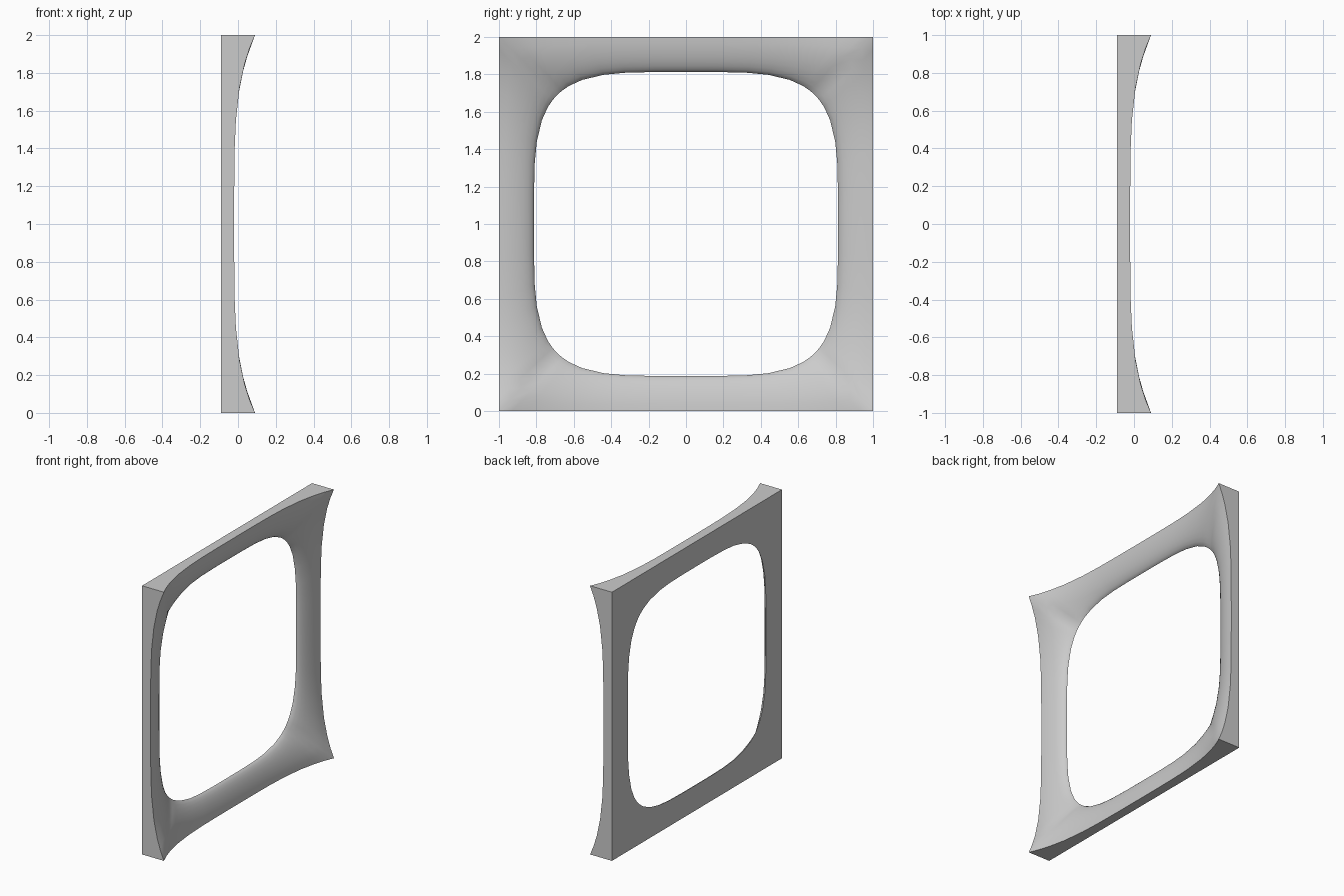
import bpy, bmesh, math

if "Cube" in bpy.data.objects:
    bpy.data.objects.remove(bpy.data.objects["Cube"], do_unlink=True)

BACK = -0.09      # flat back plane
HOLE = 0.813      # half width of the opening
POWER = 4.2       # squareness of the opening and rise of the corners
STEPS = 8         # sections across the rounded face

grey = bpy.data.materials.new("plain grey")
grey.use_nodes = True
colour = (0.6, 0.6, 0.6, 1)
grey.diffuse_color = colour
grey.node_tree.nodes["Principled BSDF"].inputs["Base Color"].default_value = colour


def section(u):
    """Closed cross-section as (scale along the ray, x) for a ray through (1, u)."""
    corner = abs(u) ** POWER
    inner = HOLE / (1 + corner) ** (1 / POWER)
    height = 0.07 + 0.11 * corner
    bulge = 1.7 - 0.6 * corner
    points = [(1, BACK)]
    for i in range(STEPS + 1):
        t = math.sin(i / STEPS * math.pi / 2)
        rise = max(0, 1 - t ** bulge) ** (1 / bulge)
        points.append((1 + (inner - 1) * t, BACK + height * rise))
    return points


# Square frame: sections swept round the four sides
half = [0, 0.2, 0.4, 0.55, 0.72, 0.85, 0.93]
side = [-1] + [-u for u in reversed(half[1:])] + half
bm = bmesh.new()
rings = []
for quarter in range(4):
    c, s = round(math.cos(quarter * math.pi / 2)), round(math.sin(quarter * math.pi / 2))
    for u in side:
        rings.append([bm.verts.new((x, k * (c - s * u), 1 + k * (s + c * u)))
                      for k, x in section(u)])

for a, b in zip(rings, rings[1:] + rings[:1]):
    for i in range(len(a)):
        j = (i + 1) % len(a)
        bm.faces.new((a[i], a[j], b[j], b[i]))
bmesh.ops.recalc_face_normals(bm, faces=bm.faces)

mesh = bpy.data.meshes.new("window_frame")
bm.to_mesh(mesh)
bm.free()
mesh.materials.append(grey)
frame = bpy.data.objects.new("window_frame", mesh)
bpy.context.collection.objects.link(frame)

# Smooth face with crisp outer and back edges
bpy.ops.object.select_all(action="DESELECT")
frame.select_set(True)
bpy.context.view_layer.objects.active = frame
bpy.ops.object.shade_smooth_by_angle(angle=math.radians(35))
